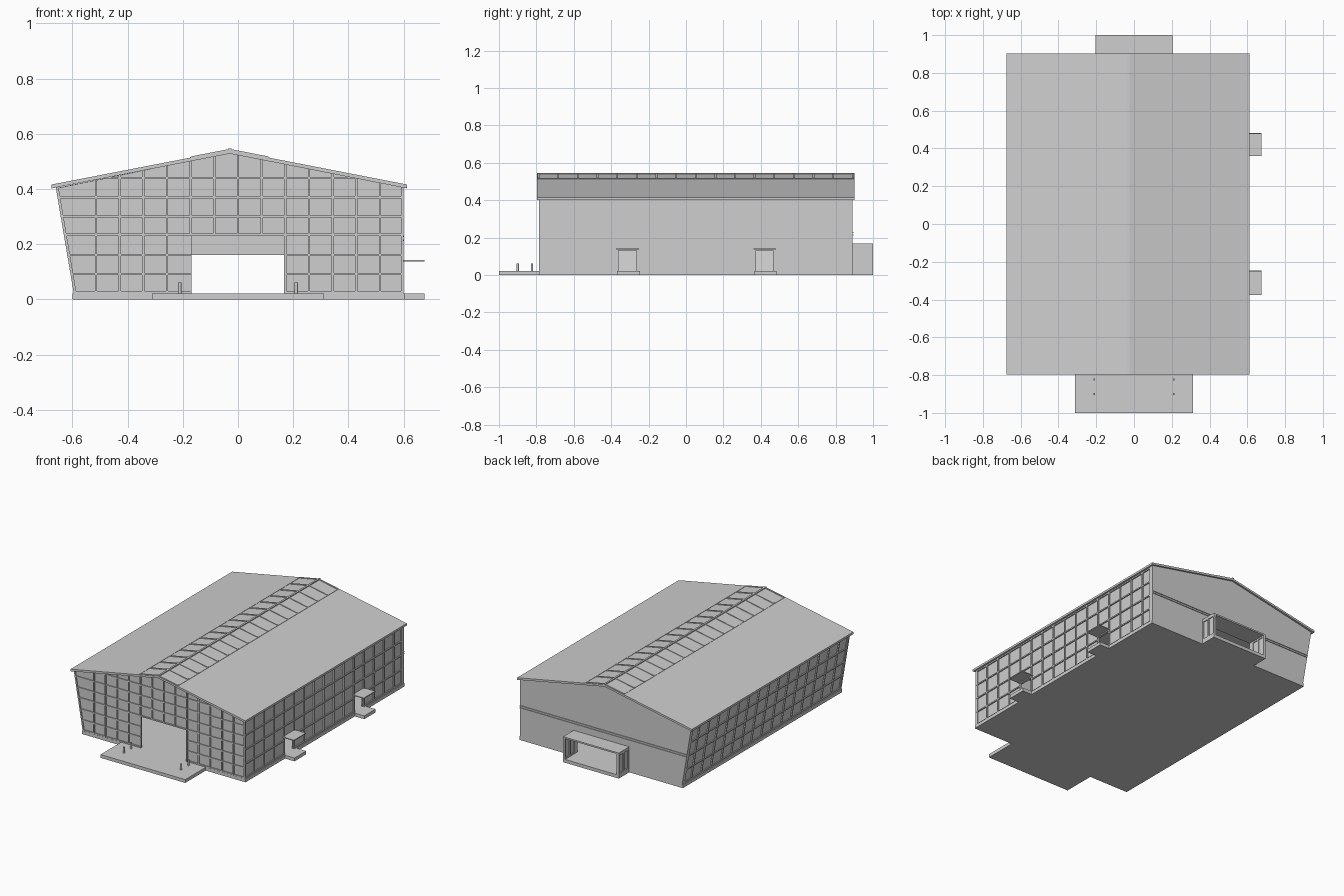
import bpy, bmesh, math

if "Cube" in bpy.data.objects:
    bpy.data.objects.remove(bpy.data.objects["Cube"])

grey = bpy.data.materials.new("plain grey")
grey.diffuse_color = (0.62, 0.62, 0.62, 1)
grey.use_nodes = True
grey.node_tree.nodes["Principled BSDF"].inputs["Base Color"].default_value = grey.diffuse_color


def prism(bm, pts, axis, a, b):
    """Extrude a 2D outline along an axis from a to b."""
    def place(p, t):
        u, v = p
        return {'x': (t, u, v), 'y': (u, t, v), 'z': (u, v, t)}[axis]
    lo = [bm.verts.new(place(p, a)) for p in pts]
    hi = [bm.verts.new(place(p, b)) for p in pts]
    n = len(pts)
    bm.faces.new(lo)
    bm.faces.new(hi[::-1])
    for i in range(n):
        j = (i + 1) % n
        bm.faces.new((lo[j], lo[i], hi[i], hi[j]))


def build(name, parts):
    bm = bmesh.new()
    for p in parts:
        prism(bm, *p)
    bmesh.ops.recalc_face_normals(bm, faces=bm.faces)
    me = bpy.data.meshes.new(name)
    bm.to_mesh(me)
    bm.free()
    me.materials.append(grey)
    ob = bpy.data.objects.new(name, me)
    bpy.context.collection.objects.link(ob)
    return ob


def box(x0, x1, y0, y1, z0, z1):
    return ([(x0, y0), (x1, y0), (x1, y1), (x0, y1)], 'z', z0, z1)


RX = -0.03            # ridge position
F, B = -0.785, 0.89   # front and back wall planes
Z0 = 0.022            # floor level


def left_x(z):        # leaning left wall
    return -0.595 - 0.065 * (z - Z0) / 0.383


def ceiling(x):       # underside of the roof
    return 0.53 - 0.198 * abs(x - RX)


def gable(half_l, half_r, top, inset=0.0):
    return [(left_x(Z0) + inset, Z0), (half_l, Z0), (half_l, top), (half_r, top), (half_r, Z0),
            (0.6 - inset, Z0), (0.6 - inset, 0.405), (RX, 0.53), (left_x(0.403) + inset, 0.403)]


# floor, entrance pad, side steps
build("floor_slab", [box(-0.6, 0.605, F, B, 0, Z0)])
build("entrance_pad", [box(-0.312, 0.312, -1, F, 0, Z0)])
doors = [(-0.365, -0.265), (0.37, 0.465)]
for i, (a, b) in enumerate(doors):
    build(f"side_step_{i}", [box(0.605, 0.675, a - 0.005, b + 0.018, 0, Z0)])
    build(f"side_canopy_{i}", [box(0.592, 0.675, a - 0.01, b + 0.015, 0.137, 0.143)])

# end walls with door openings
build("front_wall", [(gable(-0.168, 0.17, 0.23, 0.003), 'y', F + 0.007, F + 0.017)])
build("back_wall", [(gable(-0.19, 0.19, 0.16), 'y', 0.868, B)])
build("back_band", [box(left_x(z), 0.601, B - 0.002, B + 0.005, z, z + 0.005) for z in (0.212, 0.226)])

# right wall with two doorways
outline = [(F + 0.01, Z0)]
for a, b in doors:
    outline += [(a, Z0), (a, 0.13), (b, 0.13), (b, Z0)]
outline += [(0.868, Z0), (0.868, 0.405), (F + 0.01, 0.405)]
build("right_wall", [(outline, 'x', 0.584, 0.592)])

# leaning left wall
def lean(z0, z1, d0, d1):
    return [(left_x(z0) + d0, z0), (left_x(z0) + d1, z0), (left_x(z1) + d1, z1), (left_x(z1) + d0, z1)]

build("left_wall", [(lean(Z0, 0.405, 0.008, 0.016), 'y', F + 0.01, 0.868)])

# front window bars
w = 0.004
bars = []
for k in range(1, 15):
    x = -0.6 + k * 1.2 / 14
    z0 = 0.23 if 4 < k < 10 - 1 else Z0
    if k == 14:
        x = 0.6 - w
    bars.append(([(x - w, z0), (x + w, z0), (x + w, ceiling(x + w)), (x - w, ceiling(x - w))],
                 'y', F, F + 0.009))
bars.append((lean(Z0, 0.403, 0, 0.009), 'y', F, F + 0.012))
for z in (Z0 + w, 0.092, 0.161, 0.234, 0.30, 0.37, 0.44):
    lo, hi = left_x(z), 0.6
    if z > 0.4:
        lo, hi = RX - (0.53 - z) / 0.198, RX + (0.53 - z) / 0.198
    spans = [(lo, -0.168), (0.17, hi)] if z < 0.23 else [(lo, hi)]
    for a, b in spans:
        bars.append(box(a, b, F + 0.001, F + 0.009, z - w, z + w))
build("front_window_bars", bars)

# side window bars, sixteen bays
BAY = 0.105
ys = [F + k * BAY for k in range(16)] + [0.868]
rows = (0.115, 0.21, 0.305)
right, left = [], []
for k, y in enumerate(ys):
    y0, y1 = max(F, y - w), y + w
    right.append(box(0.59, 0.6, y0, y1, Z0, 0.405))
    left.append((lean(Z0, 0.405, 0, 0.01), 'y', y0, y1))
    if k == len(ys) - 1:
        break
    is_door = k in (4, 11)
    for z in (Z0 + w,) + rows + (0.398,):
        if not (is_door and z < 0.13):
            right.append(box(0.59, 0.599, y, ys[k + 1], z - w, z + w))
        left.append((lean(z - w, z + w, 0.001, 0.01), 'y', y, ys[k + 1]))
    if is_door:
        right.append(box(0.584, 0.6, y, ys[k + 1], 0.13, 0.138))
build("right_window_bars", right)
build("left_window_bars", left)

# pitched roof
roof = [(-0.675, 0.402), (RX, 0.528), (0.612, 0.402), (0.612, 0.416), (RX, 0.541), (-0.675, 0.416)]
build("roof", [(roof, 'y', -0.797, 0.902)])

# ridge skylight: cap, ribs and edge trims
def roof_z(x):
    return 0.541 - 0.1945 * abs(x - RX)

sky = [box(RX - 0.006, RX + 0.006, -0.797, 0.902, 0.535, 0.546)]
for s in (-1, 1):
    x1 = RX + s * 0.14
    rib = [(RX, 0.538), (x1, roof_z(x1) - 0.003), (x1, roof_z(x1) + 0.004), (RX, 0.545)]
    for k in range(17):
        y = -0.788 + k * BAY
        sky.append((rib, 'y', y - 0.005, y + 0.005))
    x2 = RX + s * 0.144
    sky.append(([(x1, roof_z(x1) - 0.003), (x2, roof_z(x2) - 0.003),
                 (x2, roof_z(x2) + 0.002), (x1, roof_z(x1) + 0.002)], 'y', -0.793, 0.897))
build("ridge_skylight", sky)

# back porch: floor, roof, glazed sides with posts
porch = [box(-0.205, 0.205, B, 1.0, 0, Z0), box(-0.205, 0.205, B, 1.0, 0.16, 0.17)]
for s in (-1, 1):
    def side(d0, d1, y0, y1, z0, z1):
        return box(min(s * d0, s * d1), max(s * d0, s * d1), y0, y1, z0, z1)
    porch.append(side(0.195, 0.199, B, 0.995, Z0, 0.16))
    for y in (B, 0.94, 0.99):
        porch.append(side(0.19, 0.205, y, y + 0.01, Z0, 0.16))
    for z in (Z0, 0.15):
        porch.append(side(0.19, 0.205, B, 1.0, z, z + 0.01))
build("back_porch", porch)

# bollards on the entrance pad
for i, (x, y) in enumerate([(sx * 0.211, y) for sx in (-1, 1) for y in (-0.823, -0.9)]):
    ring = [(x + 0.006 * math.cos(t * math.pi / 6), y + 0.006 * math.sin(t * math.pi / 6)) for t in range(12)]
    build(f"bollard_{i}", [(ring, 'z', Z0, 0.062)])
